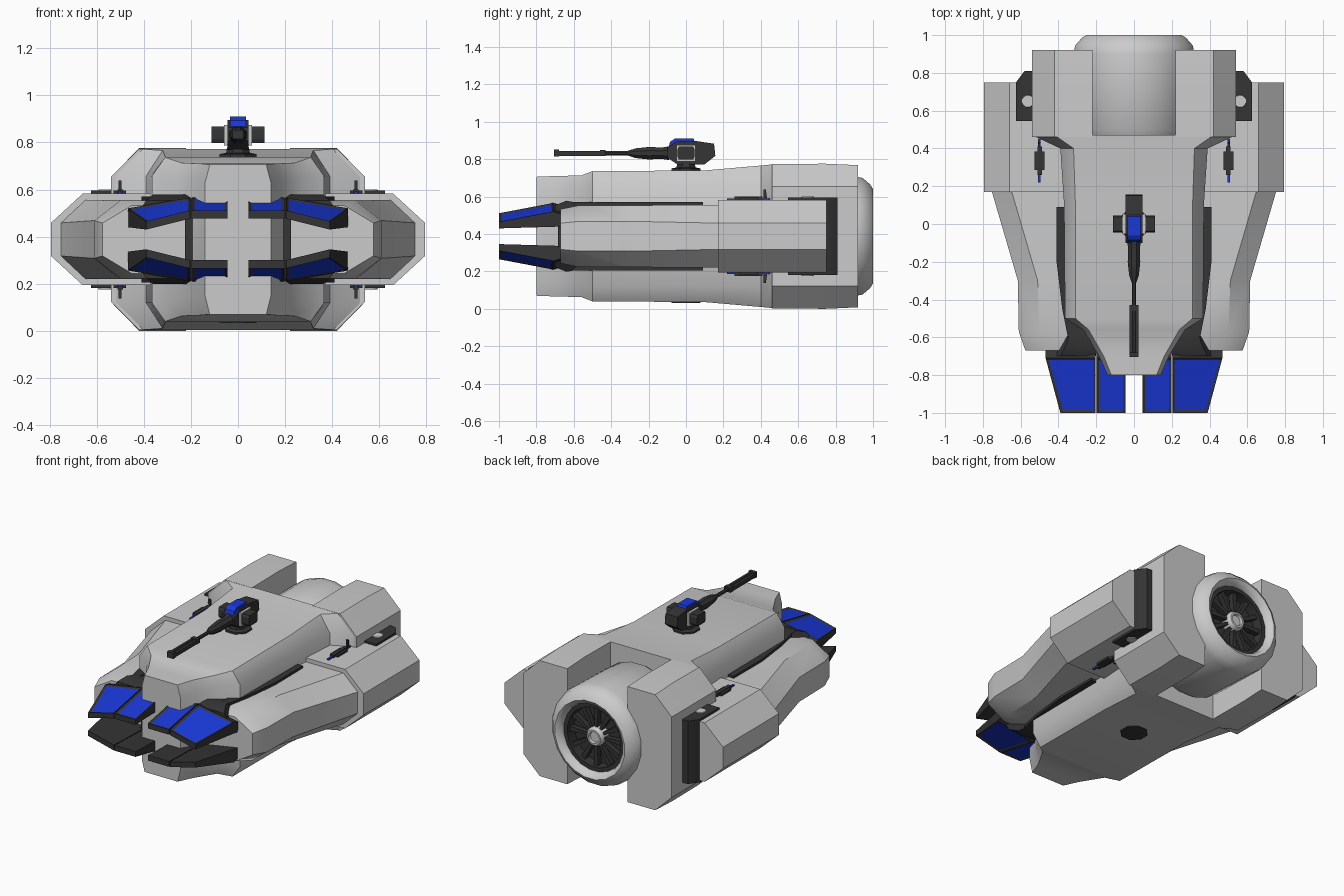
import bpy, bmesh
from math import cos, sin, pi

if "Cube" in bpy.data.objects:
    bpy.data.objects.remove(bpy.data.objects["Cube"])

Z0 = 0.388  # height of the symmetry plane; part coordinates are relative to it


def material(name, color):
    m = bpy.data.materials.new(name)
    m.diffuse_color = color
    m.use_nodes = True
    m.node_tree.nodes["Principled BSDF"].inputs["Base Color"].default_value = m.diffuse_color
    return m


DARK = material("dark_metal", (0.035, 0.035, 0.035, 1))
BLUE = material("blue_paint", (0.01, 0.04, 0.7, 1))


def part(name, lofts, mat=None, mirror="", inset=False, angle=38):
    """Skin each list of rings, mirrored over x and/or z; optional inset blue panel."""
    bm = bmesh.new()
    for sx in ((1, -1) if "X" in mirror else (1,)):
        for sz in ((1, -1) if "Z" in mirror else (1,)):
            for rings in lofts:
                vs = [[bm.verts.new((sx * x, y, Z0 + sz * z)) for x, y, z in r] for r in rings]
                n = len(vs[0])
                for a, b in zip(vs, vs[1:]):
                    for i in range(n):
                        j = (i + 1) % n
                        bm.faces.new((a[i], a[j], b[j], b[i]))
                bm.faces.new(vs[0])
                bm.faces.new(vs[-1])
    bmesh.ops.recalc_face_normals(bm, faces=bm.faces)
    if inset:
        bm.normal_update()
        tops = [f for f in bm.faces
                if f.normal.z * (f.calc_center_median().z - Z0) > 0.05 and f.calc_area() > 0.025]
        bmesh.ops.inset_individual(bm, faces=tops, thickness=0.018, depth=-0.006)
        for f in tops:
            f.material_index = 1
    me = bpy.data.meshes.new(name)
    bm.to_mesh(me)
    bm.free()
    ob = bpy.data.objects.new(name, me)
    bpy.context.collection.objects.link(ob)
    if mat:
        me.materials.append(mat)
    if inset:
        me.materials.append(BLUE)
    bpy.ops.object.select_all(action="DESELECT")
    ob.select_set(True)
    bpy.context.view_layer.objects.active = ob
    bpy.ops.object.shade_smooth_by_angle(angle=angle * pi / 180)
    return ob


def box(x0, x1, y0, y1, z0, z1):
    return [[(x0, y, z0), (x1, y, z0), (x1, y, z1), (x0, y, z1)] for y in (y0, y1)]


def octagon(y, w, t, h, c):
    return [(w, y, c), (t, y, h), (-t, y, h), (-w, y, c),
            (-w, y, -c), (-t, y, -h), (t, y, -h), (w, y, -c)]


def half_section(y, inner, t, w, h, c):
    return [(inner, y, h), (t, y, h), (w, y, c), (w, y, -c), (t, y, -h), (inner, y, -h)]


def lathe(profile, n, axis="Y", cx=0, cy=0, cz=0):
    """Rings from (position along axis, radius) pairs."""
    out = []
    for p, r in profile:
        c = [(r * cos((i + .5) * 2 * pi / n), r * sin((i + .5) * 2 * pi / n)) for i in range(n)]
        out.append([(cx + u, cy + p, cz + v) if axis == "Y" else (cx + u, cy + v, cz + p)
                    for u, v in c])
    return out


def extrude_x(profile, x0, x1):
    return [[(x, y, z) for y, z in profile] for x in (x0, x1)]


def extrude_z(profile, z0, z1):
    return [[(x, y, z) for x, y in profile] for z in (z0, z1)]


# Main hull: wedge nose growing into an octagonal body
part("hull", [[octagon(*s) for s in (
    (-0.80, .14, .12, .318, .24), (-0.70, .185, .16, .322, .25), (-0.56, .27, .24, .325, .26),
    (-0.50, .365, .31, .348, .27), (0.10, .37, .31, .352, .27), (0.40, .39, .32, .378, .27),
    (0.47, .54, .42, .385, .265))]])

# Rear shoulders either side of the engine
part("rear_shoulders", [[half_section(y, .22, .42, .54, h, .265)
                         for y, h in ((.46, .385), (.74, .388), (.92, .380))]], mirror="X")

# Engine nacelle with rounded lip and recessed throat
part("engine_nacelle", [lathe(((.42, .26), (.50, .315), (.90, .325), (.945, .315), (.985, .28),
                               (1.0, .255), (.985, .23), (.95, .22), (.86, .21)), 20)], angle=50)
part("engine_throat", [lathe(((.85, .218), (.955, .222), (.955, .195), (.89, .19)), 20)], DARK)
blades = []
for k in range(12):
    a = k * pi / 6
    c, s = cos(a), sin(a)
    blades.append([[(r * c - t * s, y, r * s + t * c)
                    for t, y in ((-w, .90), (w, .90), (w, .935), (-w, .935))]
                   for r, w in ((.04, .008), (.20, .016))])
part("fan_blades", blades, DARK)
part("fan_hub", [lathe(((.88, .065), (.945, .062), (.96, .05), (.96, .038), (.945, .034)), 16)])

# Side pods: slim front section and larger rear section
part("front_pods", [[half_section(y, i, t, w, h, c) for y, i, t, w, h, c in (
    (-.67, .22, .45, .575, .145, .07), (-.57, .24, .50, .61, .165, .08),
    (-.30, .28, .51, .615, .165, .08), (.18, .30, .65, .755, .168, .07))]], mirror="X")
part("rear_pods", [[half_section(y, .30, .66, .795, .194, .07) for y in (.17, .75)]], mirror="X")

# Dark seam plates between hull and pods
seam = [(.30, -.66), (.34, -.65), (.38, -.45), (.41, -.2), (.41, .09), (.30, .09)]
part("seam_plates", [extrude_z(seam, .16, .182)], DARK, "XZ")

# Inner front posts and fin mounts
part("front_posts", [box(.175, .225, -.685, -.5, -.17, .17)], DARK, "X")
part("fin_mounts", [
    [[(.20, y, .09), (w, y, .09), (w - .05, y, h), (.20, y, h)]
     for y, w, h in ((-.70, .44, .165), (-.64, .41, .19), (-.53, .37, .17))]], DARK, "XZ")

# Four twin-panel front fins with inset blue panels
def fin_rib(x_front, x_back, z):
    return [(x_front, -1.0, z), (x_front, -1.0, z + .035), (x_back, -.71, z + .09),
            (x_back, -.66, z + .075), (x_back, -.66, z + .01)]


part("front_fins", [[fin_rib(.045, .045, .088), fin_rib(.198, .198, .088)],
                    [fin_rib(.204, .204, .088), fin_rib(.39, .468, .042)]],
     DARK, "XZ", inset=True, angle=20)

# Rear brackets with round caps
bracket = [(.48, .545), (.625, .545), (.625, .75), (.58, .81), (.48, .81)]
part("rear_brackets", [extrude_z(bracket, -.207, .207)], DARK, "X")
part("bracket_caps", [lathe(((.20, .035), (.212, .032), (.212, .02)), 12, "Z", .562, .65)],
     None, "XZ")

# Small sensors on the pods
part("sensor_blocks", [box(.475, .528, .285, .385, .18, .207),
                       box(.488, .512, .26, .41, .18, .213)], DARK, "XZ")
part("sensor_rods", [box(.494, .507, .22, .45, .19, .203)], BLUE, "XZ")
part("sensor_masts", [[[(x, y, .19), (x, y + .02, .19), (x, y + .012, .25), (x, y, .25)]
                       for x in (.494, .507)] for y in (.415,)], DARK, "XZ")

# Hatch below and turret base above
part("belly_hatch", [lathe(((-.356, .085), (-.34, .085)), 8, "Z")], DARK)
part("turret_base", [lathe(((.345, .085), (.362, .085), (.368, .055), (.39, .05)), 8, "Z")], DARK)

# Turret head, side blocks and blue top
head = [(-.10, .42), (-.10, .475), (-.05, .508), (.06, .508), (.15, .495),
        (.157, .43), (.10, .385), (-.04, .38)]
part("turret_head", [[[(sx * w, y, z) for y, z in head]
                      for sx, w in ((-1, .045), (1, .045))]], DARK, angle=20)
part("turret_side_plates", [box(.04, .06, -.052, .052, .40, .487)], None, "X")
block = [(-.038, .41), (-.045, .425), (-.045, .465), (-.038, .48),
         (.038, .48), (.045, .465), (.045, .425), (.038, .41)]
part("turret_side_blocks", [extrude_x(block, .05, .112)], DARK, "X", angle=20)
part("turret_top_panel", [extrude_x([(-.095, .47), (-.085, .505), (-.06, .522), (.04, .522),
                                     (.05, .50)], -.034, .034)], BLUE, angle=20)

# Gun barrel with sleeve and muzzle shroud
part("gun_barrel", [lathe(((-.70, .012), (-.08, .012)), 8, cz=.444)], DARK)
part("gun_sleeve", [lathe(((-.31, .014), (-.27, .028), (-.20, .036), (-.13, .033), (-.09, .04)),
                          8, cz=.444)], DARK)
part("gun_muzzle", [box(-.023, -.008, -.705, -.43, .43, .455),
                    box(.008, .023, -.705, -.43, .43, .455),
                    box(-.023, .023, -.705, -.68, .426, .464),
                    box(-.023, .023, -.46, -.43, .428, .46)], DARK)
